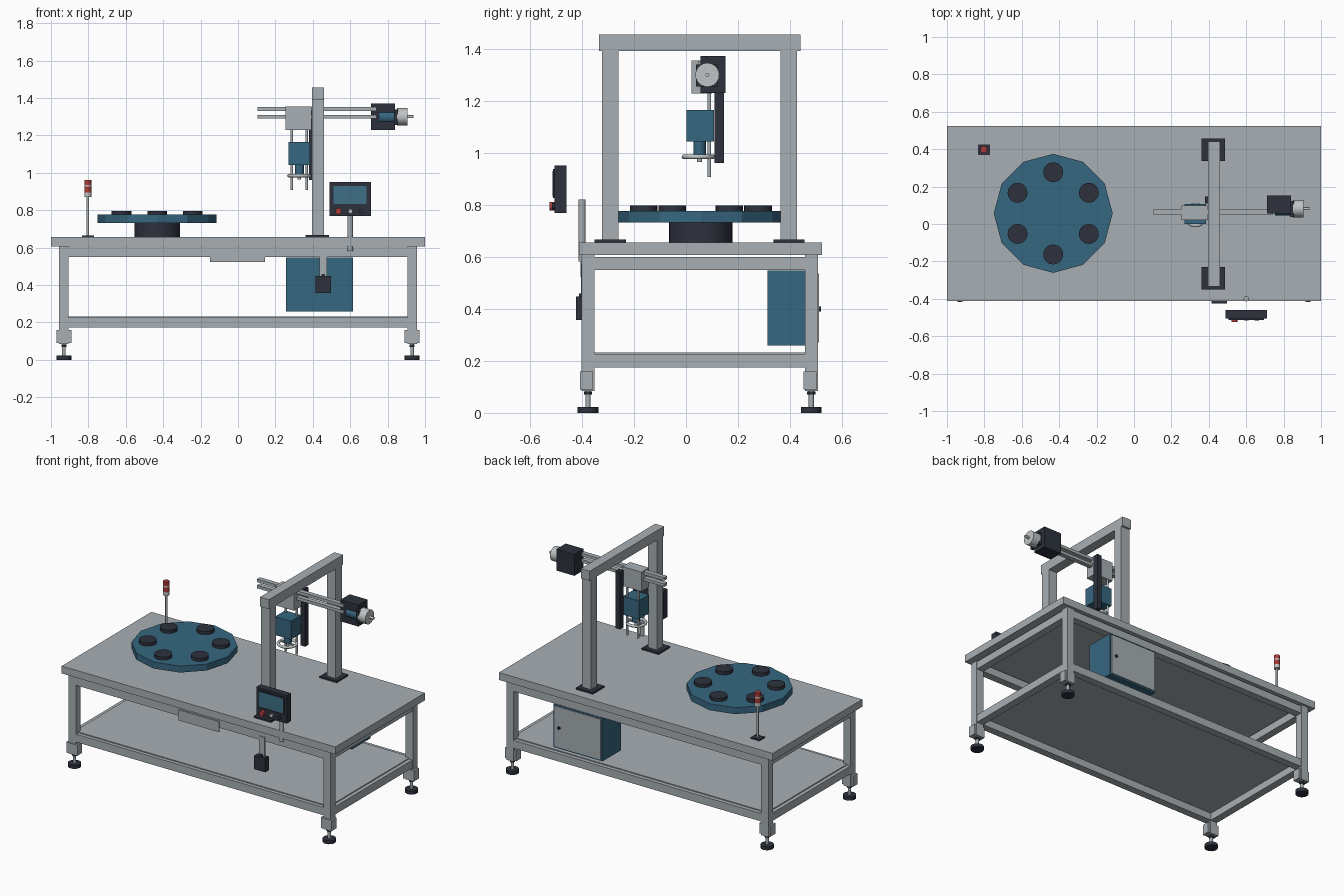
import bpy, bmesh, math
from mathutils import Vector, Matrix

if "Cube" in bpy.data.objects:
    bpy.data.objects.remove(bpy.data.objects["Cube"])


def material(name, rgb):
    m = bpy.data.materials.new(name)
    m.diffuse_color = (*rgb, 1)
    m.use_nodes = True
    m.node_tree.nodes["Principled BSDF"].inputs["Base Color"].default_value = m.diffuse_color
    return m


GREY = material("frame_grey", (0.39, 0.43, 0.455))
BLUE = material("machine_blue", (0.037, 0.135, 0.215))
DARK = material("dark_slate", (0.026, 0.031, 0.046))
RED = material("signal_red", (0.42, 0.045, 0.04))
LIGHT = material("light_metal", (0.52, 0.55, 0.56))
SCREEN = material("screen_blue", (0.05, 0.16, 0.24))


def finish(bm, name, mat, smooth=False):
    me = bpy.data.meshes.new(name)
    bm.to_mesh(me)
    bm.free()
    ob = bpy.data.objects.new(name, me)
    me.materials.append(mat)
    bpy.context.collection.objects.link(ob)
    if smooth:
        bpy.ops.object.select_all(action='DESELECT')
        ob.select_set(True)
        bpy.context.view_layer.objects.active = ob
        bpy.ops.object.shade_smooth_by_angle(angle=math.radians(35))
    return ob


def box(name, x0, x1, y0, y1, z0, z1, mat):
    bm = bmesh.new()
    size = Matrix.Diagonal((x1 - x0, y1 - y0, z1 - z0, 1))
    mid = Matrix.Translation(((x0 + x1) / 2, (y0 + y1) / 2, (z0 + z1) / 2))
    bmesh.ops.create_cube(bm, size=1, matrix=mid @ size)
    return finish(bm, name, mat)


def rod(name, a, b, r, mat, sides=24, smooth=True):
    """Cylinder from point a to point b."""
    a, b = Vector(a), Vector(b)
    d = b - a
    rot = d.to_track_quat('Z', 'Y').to_matrix().to_4x4()
    bm = bmesh.new()
    bmesh.ops.create_cone(bm, cap_ends=True, segments=sides, radius1=r, radius2=r,
                          depth=d.length, matrix=Matrix.Translation((a + b) / 2) @ rot)
    return finish(bm, name, mat, smooth)


def upright(name, x, y, z0, z1, r, mat, sides=24, smooth=True):
    return rod(name, (x, y, z0), (x, y, z1), r, mat, sides, smooth)


# Table top and lower shelf
box("table_top", -1, 1, -0.412, 0.524, 0.607, 0.656, GREY)
box("lower_shelf", -0.93, 0.93, -0.375, 0.48, 0.222, 0.232, GREY)

# Legs with brackets and levelling feet
for sx in (-1, 1):
    xa, xb = sorted((sx * 0.905, sx * 0.957))
    ba, bb = sorted((sx * 0.89, sx * 0.97))
    for y0 in (-0.401, 0.458):
        box("leg", xa, xb, y0, y0 + 0.05, 0.085, 0.607, GREY)
        box("leg_bracket", ba, bb, y0 - 0.006, y0 + 0.044, 0.09, 0.16, GREY)
        cx, cy = sx * 0.931, y0 + 0.024
        upright("foot_pad", cx, cy, 0, 0.023, 0.04, DARK)
        upright("foot_stem", cx, cy, 0.02, 0.09, 0.01, GREY, 12)
        upright("foot_nut", cx, cy, 0.07, 0.083, 0.016, DARK, 6, False)

# Frame rails, upper and lower
for z0, z1 in ((0.549, 0.6), (0.174, 0.226)):
    for y0 in (-0.399, 0.456):
        box("long_rail", -0.91, 0.91, y0, y0 + 0.05, z0, z1, GREY)
    for x0 in (-0.955, 0.905):
        box("cross_rail", x0, x0 + 0.05, -0.355, 0.462, z0, z1, GREY)

# Front plate
box("front_plate", -0.15, 0.145, -0.406, -0.398, 0.522, 0.592, GREY)

# Rotary table: hub, faceted platter and six part holders
TX, TY = -0.432, 0.057
upright("turntable_hub", TX, TY, 0.655, 0.735, 0.122, DARK, 32)
upright("turntable_platter", TX, TY, 0.733, 0.776, 0.318, BLUE, 12, False)
for i in range(6):
    a = math.radians(90 + 60 * i)
    upright("part_holder", TX + 0.22 * math.cos(a), TY + 0.22 * math.sin(a),
            0.775, 0.797, 0.053, DARK)

# Signal tower
SX, SY = -0.803, 0.398
box("signal_base", SX - 0.032, SX + 0.032, SY - 0.028, SY + 0.028, 0.655, 0.664, DARK)
upright("signal_pole", SX, SY, 0.66, 0.875, 0.007, GREY, 12)
for z0, z1, m in ((0.87, 0.895, LIGHT), (0.895, 0.926, RED),
                  (0.926, 0.936, LIGHT), (0.936, 0.962, RED)):
    upright("signal_lamp", SX, SY, z0, z1, 0.019, m, 16)

# Gantry
for y0 in (-0.324, 0.363):
    box("gantry_post", 0.395, 0.46, y0, y0 + 0.064, 0.66, 1.395, GREY)
    box("gantry_base_plate", 0.362, 0.486, y0 - 0.027, y0 + 0.093, 0.655, 0.667, DARK)
box("gantry_beam", 0.395, 0.46, -0.335, 0.441, 1.392, 1.455, GREY)

# Horizontal slide: rails, carriage and drive
for z in (1.30, 1.341):
    box("slide_rail", 0.105, 0.74, 0.047, 0.078, z - 0.01, z + 0.01, GREY)
box("carriage", 0.255, 0.394, 0.022, 0.1, 1.228, 1.356, GREY)
box("drive_housing", 0.71, 0.84, 0.056, 0.152, 1.23, 1.372, DARK)
rod("drive_motor", (0.755, 0.08, 1.298), (0.85, 0.08, 1.298), 0.034, BLUE)
box("drive_flange", 0.835, 0.856, 0.038, 0.122, 1.256, 1.34, DARK)
rod("drive_cap", (0.85, 0.082, 1.30), (0.905, 0.082, 1.30), 0.046, LIGHT)
rod("drive_shaft", (0.9, 0.082, 1.30), (0.937, 0.082, 1.30), 0.008, LIGHT, 12)

# Vertical head: guide bar, rods, tool block, nozzle and ring
box("guide_bar", 0.38, 0.414, 0.11, 0.146, 0.962, 1.34, DARK)
for x in (0.287, 0.367):
    upright("guide_rod", x, 0.09, 0.908, 1.24, 0.007, GREY, 12)
box("tool_block", 0.27, 0.386, 0.001, 0.107, 1.043, 1.165, BLUE)
upright("nozzle", 0.328, 0.052, 0.993, 1.05, 0.024, BLUE)
upright("nozzle_tip", 0.328, 0.052, 0.965, 0.995, 0.01, GREY, 12)
bpy.ops.mesh.primitive_torus_add(location=(0.328, 0.048, 0.985), major_radius=0.056,
                                 minor_radius=0.009, major_segments=32, minor_segments=10)
ring = bpy.context.object
ring.name = "tool_ring"
ring.data.materials.append(LIGHT)
bpy.ops.object.shade_smooth()
box("ring_spoke", 0.274, 0.382, 0.046, 0.056, 0.982, 0.99, GREY)

# Control panel on its pole
upright("panel_pole", 0.6, -0.4, 0.583, 0.82, 0.014, GREY, 16)
box("panel_case", 0.488, 0.71, -0.505, -0.46, 0.768, 0.952, DARK)
box("panel_bezel", 0.504, 0.695, -0.512, -0.503, 0.826, 0.938, DARK)
box("panel_screen", 0.511, 0.688, -0.514, -0.51, 0.833, 0.931, SCREEN)
for x, r, tip, m in ((0.537, 0.017, -0.525, RED), (0.601, 0.012, -0.515, LIGHT),
                     (0.657, 0.012, -0.515, DARK)):
    rod("panel_button", (x, -0.5, 0.795), (x, tip, 0.795), r, m, 16)

# Switch box hanging from the front rail
box("switch_hanger", 0.437, 0.475, -0.404, -0.393, 0.44, 0.575, GREY)
box("switch_box", 0.415, 0.496, -0.424, -0.385, 0.358, 0.448, DARK)
box("switch_connector", 0.447, 0.466, -0.412, -0.395, 0.446, 0.46, DARK)

# Electrical cabinet with rear door and lock
box("cabinet", 0.257, 0.615, 0.313, 0.505, 0.26, 0.547, BLUE)
box("cabinet_door", 0.267, 0.605, 0.503, 0.511, 0.27, 0.537, GREY)
rod("door_lock", (0.57, 0.508, 0.40), (0.57, 0.519, 0.40), 0.01, DARK, 12)
